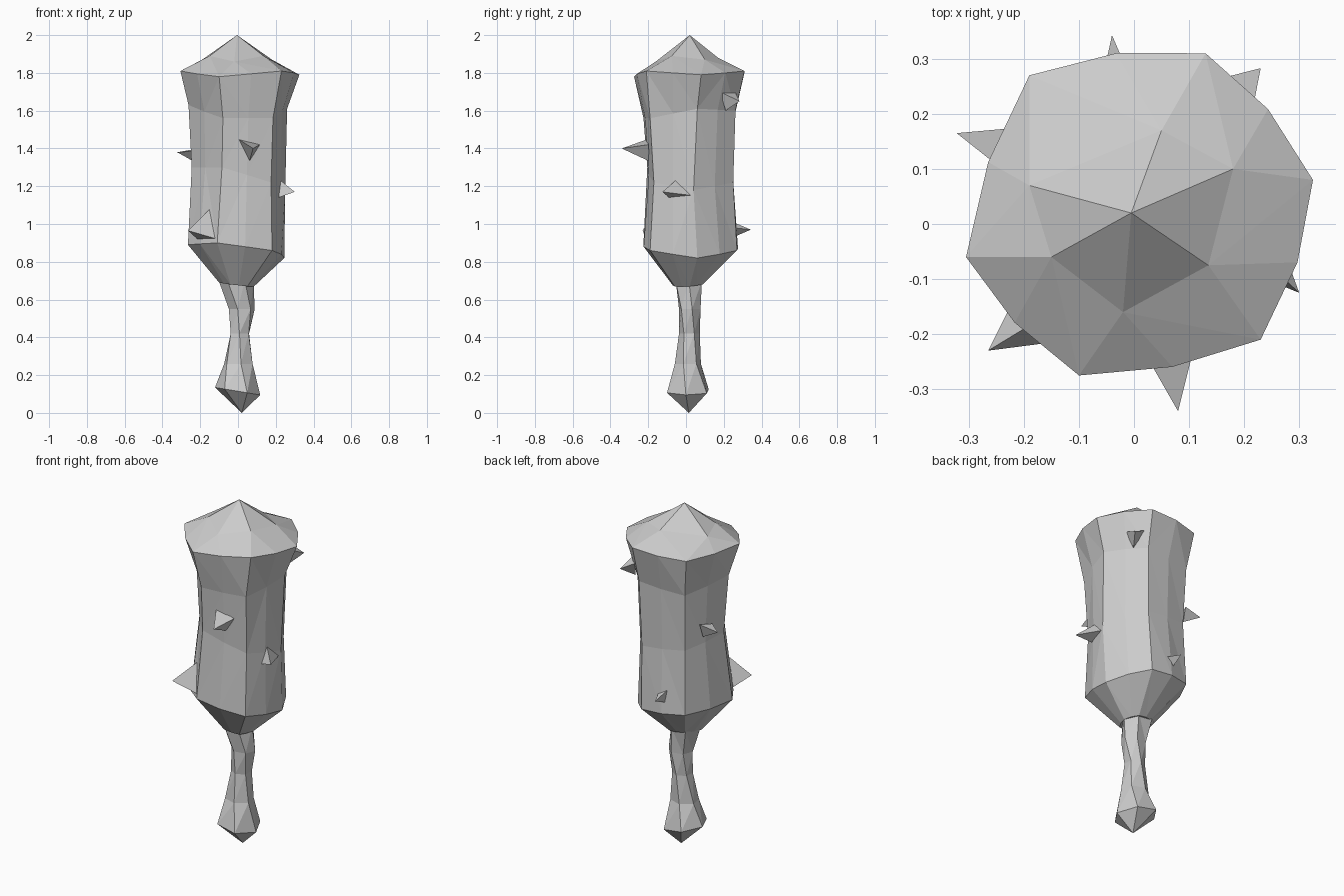
import bpy, bmesh, math
from mathutils import Vector

if "Cube" in bpy.data.objects:
    bpy.data.objects.remove(bpy.data.objects["Cube"])

mat = bpy.data.materials.new("plain grey")
mat.diffuse_color = (0.6, 0.6, 0.6, 1)
mat.use_nodes = True
mat.node_tree.nodes["Principled BSDF"].inputs["Base Color"].default_value = mat.diffuse_color


def finish(name, bm):
    bmesh.ops.triangulate(bm, faces=[f for f in bm.faces if len(f.verts) == 4])
    bmesh.ops.recalc_face_normals(bm, faces=bm.faces)
    me = bpy.data.meshes.new(name)
    bm.to_mesh(me)
    bm.free()
    me.materials.append(mat)
    ob = bpy.data.objects.new(name, me)
    bpy.context.collection.objects.link(ob)
    return ob


def loft(bm, rings):
    """Bridge rings of equal count; returns rings of bmesh verts."""
    vr = [[bm.verts.new(p) for p in r] for r in rings]
    for a, b in zip(vr, vr[1:]):
        n = len(a)
        for i in range(n):
            j = (i + 1) % n
            bm.faces.new((a[i], a[j], b[j], b[i]))
    return vr


def with_midpoints(ring, bulge):
    """Six corners become twelve, with the new points pushed outwards."""
    out = []
    for i, p in enumerate(ring):
        a, b = Vector(p), Vector(ring[(i + 1) % 6])
        m = (a + b) / 2
        out += [a, Vector((m.x * bulge, m.y * bulge, m.z))]
    return out


# Club head: six irregular corner columns, left corner first, counter-clockwise
neck = [(-.10, .0, .69), (-.04, -.07, .68), (.05, -.06, .67),
        (.085, .02, .67), (.04, .09, .68), (-.05, .08, .69)]
base = [(-.265, -.05, .89), (-.11, -.225, .90), (.18, -.19, .86),
        (.245, .06, .82), (.10, .27, .86), (-.16, .24, .88)]
low = [(-.245, .0, 1.30), (-.085, -.205, 1.30), (.175, -.17, 1.22),
       (.25, .04, 1.18), (.11, .25, 1.22), (-.15, .225, 1.25)]
high = [(-.262, -.02, 1.63), (-.08, -.225, 1.56), (.185, -.19, 1.56),
        (.26, .06, 1.61), (.12, .262, 1.6), (-.16, .24, 1.58)]
rim = [(-.305, -.06, 1.81), (-.10, -.275, 1.78), (.23, -.21, 1.81),
       (.325, .08, 1.79), (.13, .31, 1.81), (-.19, .27, 1.80)]
crown = [(-.15, -.06, 1.89), (-.02, -.16, 1.86), (.135, -.075, 1.89),
         (.18, .10, 1.87), (.05, .17, 1.88), (-.19, .07, 1.87)]
bm = bmesh.new()
rows = loft(bm, [with_midpoints(r, k) for r, k in
                 ((neck, 1.08), (base, 1.08), (low, 1.05), (high, 1.04), (rim, 1.07))])
bm.faces.new(rows[0])
# faceted crown rising to a point
top = rows[-1]
inner = [bm.verts.new(p) for p in crown]
apex = bm.verts.new((-.005, .02, 2.0))
for i in range(6):
    j = (i + 1) % 6
    c, m, d = top[2 * i], top[2 * i + 1], top[(2 * i + 2) % 12]
    bm.faces.new((c, m, inner[i]))
    bm.faces.new((m, d, inner[i]))
    bm.faces.new((inner[i], d, inner[j]))
    bm.faces.new((inner[i], inner[j], apex))
finish("club_head", bm)

# Handle: twisted hexagonal grip ending in a pointed pommel
sections = [  # z, centre x, centre y, radius x, radius y, turn
    (.70, -.01, .015, .092, .08, 0), (.55, .02, .02, .07, .06, 12),
    (.42, .01, .018, .055, .055, 28), (.26, .002, .01, .08, .07, 40),
    (.115, -.002, .01, .12, .122, 55)]
rings = []
for z, cx, cy, rx, ry, turn in sections:
    ring = []
    for i in range(6):
        a = math.radians(60 * i + turn)
        dz = -.02 * math.cos(a) if z < .2 else 0
        ring.append((cx + rx * math.cos(a), cy + ry * math.sin(a), z + dz))
    rings.append(ring)
bm = bmesh.new()
rows = loft(bm, rings)
bm.faces.new(rows[0])
tip = bm.verts.new((.02, .015, 0))
for i in range(6):
    bm.faces.new((rows[-1][i], rows[-1][(i + 1) % 6], tip))
finish("handle", bm)

# Thorns: tip followed by the three base corners, sunk slightly into the head
thorns = {
    "front_thorn": [(.08, -.34, 1.40), (0, -.20, 1.45), (.115, -.20, 1.42), (.06, -.19, 1.33)],
    "right_thorn": [(.30, -.125, 1.17), (.22, -.05, 1.235), (.24, .04, 1.15), (.215, -.09, 1.14)],
    "front_left_thorn": [(-.265, -.23, .965), (-.15, -.16, 1.08), (-.11, -.21, .92), (-.215, -.13, .92)],
    "left_thorn": [(-.322, .165, 1.38), (-.21, .175, 1.40), (-.24, .10, 1.385), (-.215, .15, 1.32)],
    "back_right_thorn": [(.23, .283, 1.65), (.14, .26, 1.70), (.21, .18, 1.70), (.18, .21, 1.60)],
    "back_thorn": [(-.04, .343, .97), (-.06, .25, 1.01), (.0, .25, .98), (-.05, .25, .93)],
}
for name, pts in thorns.items():
    bm = bmesh.new()
    t, a, b, c = [bm.verts.new(p) for p in pts]
    for f in ((t, a, b), (t, b, c), (t, c, a), (a, c, b)):
        bm.faces.new(f)
    finish(name, bm)
